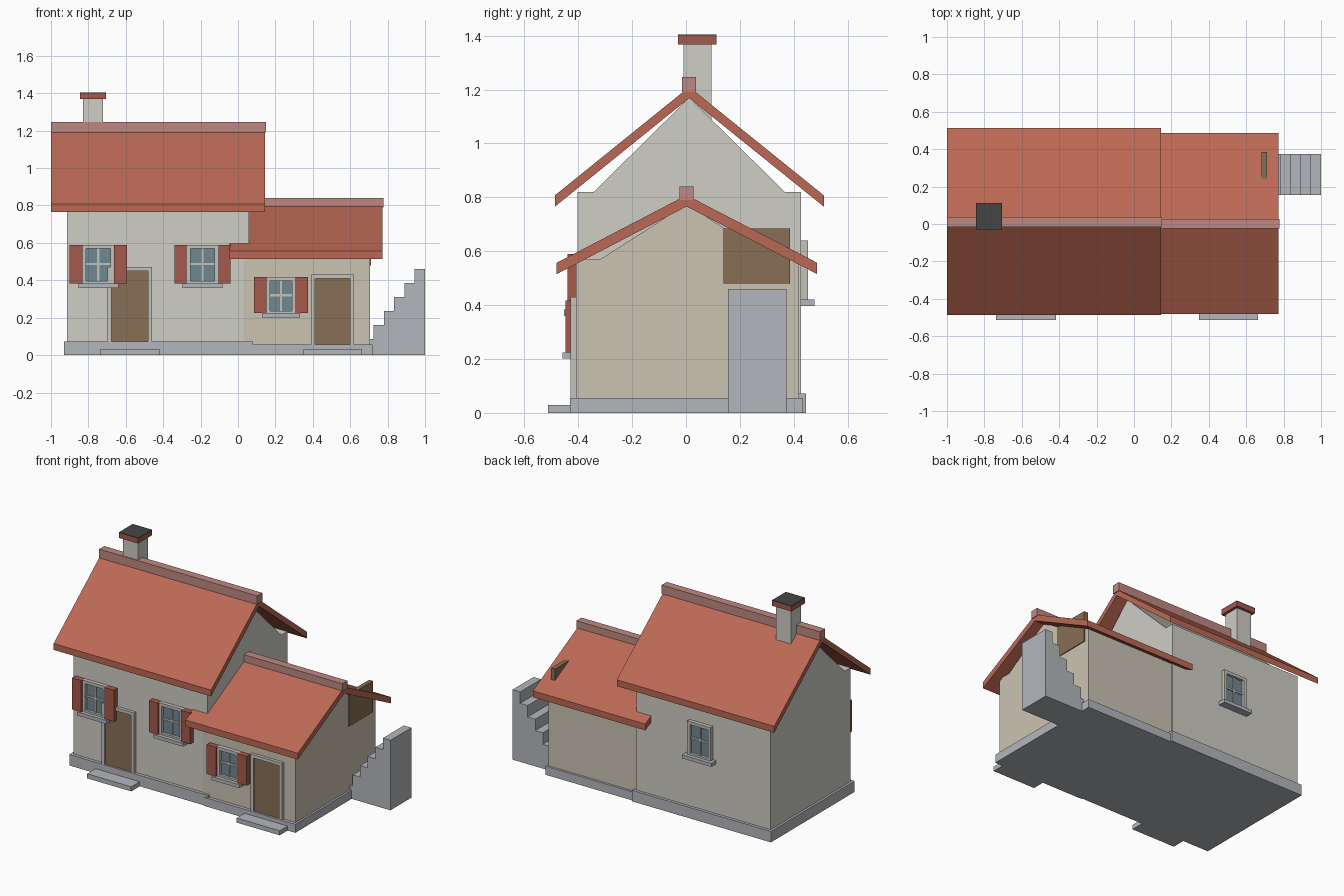
import bpy

if "Cube" in bpy.data.objects:
    bpy.data.objects.remove(bpy.data.objects["Cube"])


def mat(name, r, g, b):
    m = bpy.data.materials.new(name)
    m.diffuse_color = (r, g, b, 1)
    m.use_nodes = True
    m.node_tree.nodes["Principled BSDF"].inputs["Base Color"].default_value = m.diffuse_color
    return m


PLASTER = mat("plaster", .62, .61, .56)
SAND = mat("sand_plaster", .60, .55, .45)
STONE = mat("stone", .45, .47, .50)
TILE = mat("roof_tile", .50, .14, .09)
RIDGE = mat("ridge_tile", .52, .25, .22)
WOOD = mat("wood", .25, .16, .09)
RED = mat("shutter_red", .38, .10, .07)
TRIM = mat("trim", .55, .54, .50)
GLASS = mat("glass", .16, .25, .29)
SOOT = mat("soot", .06, .06, .06)


def mesh(name, verts, faces, m):
    me = bpy.data.meshes.new(name)
    me.from_pydata(verts, [], faces)
    me.materials.append(m)
    ob = bpy.data.objects.new(name, me)
    bpy.context.collection.objects.link(ob)
    return ob


def prism(name, prof, a, b, axis, m):
    """Extrude a counter-clockwise profile: (y,z) along x, or (x,z) along y."""
    n = len(prof)
    if axis == 'x':
        verts = [(t, p, z) for t in (a, b) for p, z in prof]
    else:
        verts = [(p, t, z) for t in (b, a) for p, z in prof]
    faces = [list(range(n))[::-1], list(range(n, 2 * n))]
    faces += [(i, (i + 1) % n, n + (i + 1) % n, n + i) for i in range(n)]
    return mesh(name, verts, faces, m)


def box(name, x0, x1, y0, y1, z0, z1, m):
    return prism(name, [(y0, z0), (y1, z0), (y1, z1), (y0, z1)], x0, x1, 'x', m)


def walls(name, x0, x1, y0, y1, eave, inset, yc, peak, m):
    prof = [(y0, .02), (y1, .02), (y1, eave), (yc + inset, eave), (yc, peak),
            (yc - inset, eave), (y0, eave)]
    prism(name, prof, x0, x1, 'x', m)


def roof(name, x0, x1, y0, y1, yc, eave, peak, t):
    prof = [(y0, eave), (yc, peak - t), (y1, eave), (y1, eave + t), (yc, peak), (y0, eave + t)]
    n = 6
    verts = [(x, y, z) for x in (x0, x1) for y, z in prof]
    # end caps split at the ridge so the concave outline stays clean
    faces = [(0, 5, 4, 1), (1, 4, 3, 2), (6, 7, 10, 11), (7, 8, 9, 10)]
    faces += [(i, (i + 1) % n, n + (i + 1) % n, n + i) for i in range(n)]
    mesh(name, verts, faces, TILE)


def window(name, xc, w, z0, z1, wall, s, shutter=0):
    """Window on a wall at y = wall; s is the outward direction (-1 front, 1 back)."""
    def part(label, x0, x1, d0, d1, a, b, m):
        ya, yb = sorted((wall + s * d0, wall + s * d1))
        box(name + "_" + label, x0, x1, ya, yb, a, b, m)
    h, f = w / 2, .02
    zc = (z0 + z1) / 2
    part("glass", xc - h + f, xc + h - f, -.01, .008, z0, z1 - f, GLASS)
    for sx, side in ((-1, "left"), (1, "right")):
        xa, xb = sorted((xc + sx * h, xc + sx * (h - f)))
        part("jamb_" + side, xa, xb, -.01, .025, z0, z1, TRIM)
        if shutter:
            xa, xb = sorted((xc + sx * h, xc + sx * (h + shutter)))
            part("shutter_" + side, xa, xb, .0, .037, z0, z1, RED)
    part("head", xc - h + f, xc + h - f, -.01, .025, z1 - f, z1, TRIM)
    part("foot", xc - h + f, xc + h - f, -.01, .025, z0, z0 + .012, TRIM)
    part("mullion", xc - .006, xc + .006, 0, .015, z0, z1 - f, TRIM)
    part("crossbar", xc - h + f, xc + h - f, 0, .015, zc - .006, zc + .006, TRIM)
    part("sill", xc - h - .022, xc + h + .022, -.01, .049, z0 - .023, z0, STONE)


def door(name, x0, x1, top, wall):
    f = .021
    box(name + "_leaf", x0 + f, x1 - f, wall - .009, wall + .01, .03, top - f, WOOD)
    for label, a, b in (("left", x0, x0 + f), ("right", x1 - f, x1)):
        box(name + "_jamb_" + label, a, b, wall - .02, wall + .01, .03, top, TRIM)
    box(name + "_head", x0 + f, x1 - f, wall - .02, wall + .01, top - f, top, TRIM)
    box(name + "_step", x0 - .042, x1 + .042, -.512, wall, 0, .03, STONE)


# Main house
box("main_plinth", -.93, .08, -.424, .446, 0, .072, STONE)
walls("main_walls", -.915, .06, -.403, .427, .82, .355, .012, 1.17, PLASTER)
roof("main_roof", -1, .145, -.487, .512, .012, .765, 1.21, .042)
box("main_ridge", -1, .15, -.015, .038, 1.19, 1.247, RIDGE)

# Lower side wing
box("wing_plinth", .05, .718, -.43, .435, 0, .056, STONE)
walls("wing_walls", .03, .705, -.408, .42, .57, .32, .002, .775, SAND)
roof("wing_roof", -.045, .772, -.48, .487, .002, .515, .808, .042)
box("wing_ridge", .03, .777, -.025, .028, .79, .841, RIDGE)

# Chimney
box("chimney_stack", -.83, -.722, -.01, .095, 1.08, 1.37, PLASTER)
box("chimney_cap", -.845, -.705, -.03, .113, 1.368, 1.4, RED)
box("chimney_top", -.845, -.705, -.03, .113, 1.4, 1.405, SOOT)

# Front doors with steps
door("main_door", -.697, -.46, .47, -.403)
door("wing_door", .39, .62, .43, -.408)

# Windows
window("left_window", -.747, .17, .383, .59, -.403, -1, .068)
window("middle_window", -.19, .17, .383, .59, -.403, -1, .065)
window("wing_window", .23, .157, .224, .417, -.41, -1, .067)
window("back_window", -.41, .17, .42, .64, .427, 1)

# Hatch in the wing gable and the outdoor stair
box("gable_hatch", .683, .711, .14, .386, .48, .685, WOOD)
steps = [(.67, 0), (1, 0)]
for i in reversed(range(6)):
    z = .085 + .075 * i
    steps += [(.67 + .055 * (i + 1), z), (.67 + .055 * i, z)]
prism("outdoor_stair", steps, .155, .373, 'y', STONE)
